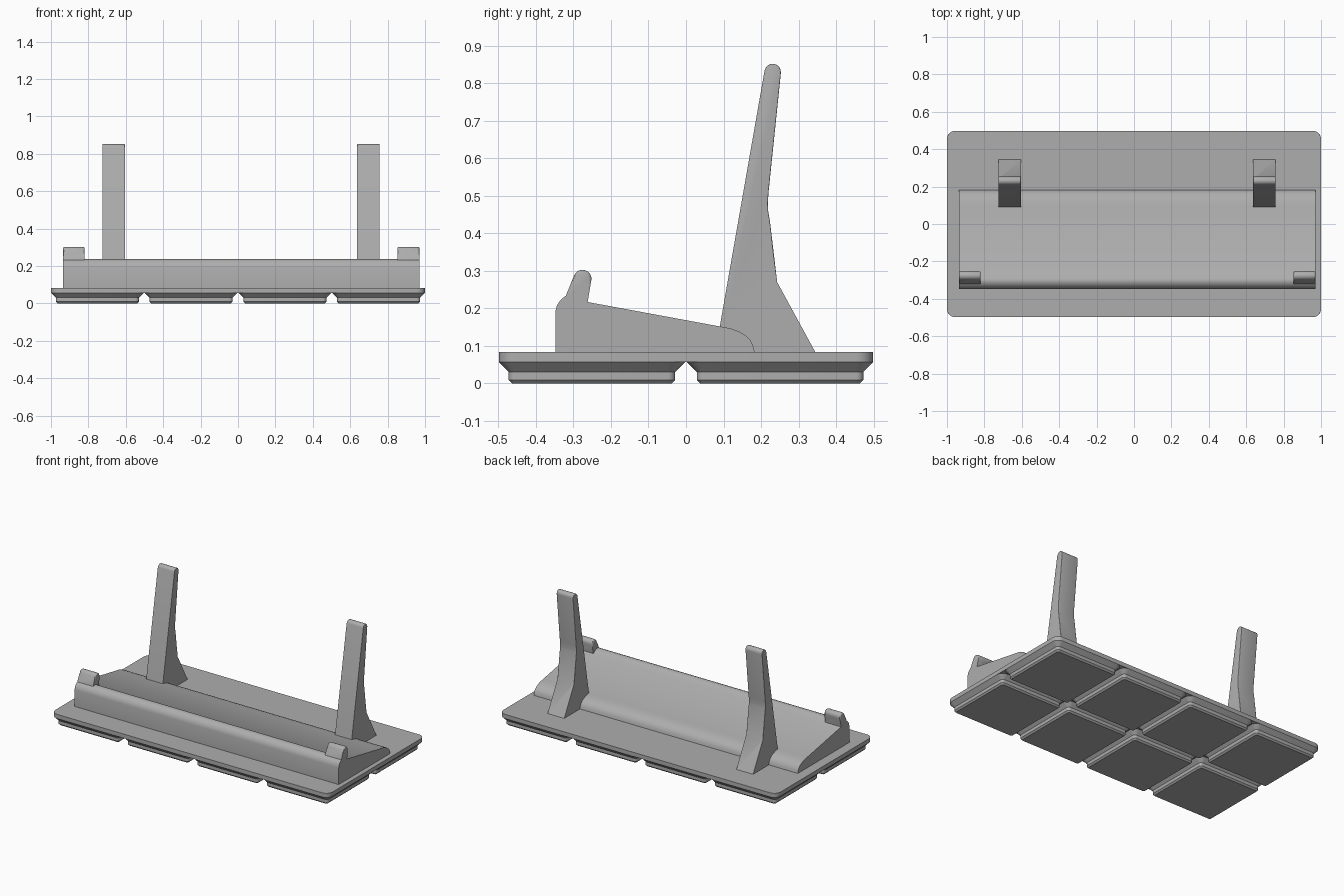
import bpy, bmesh, math

if "Cube" in bpy.data.objects:
    bpy.data.objects.remove(bpy.data.objects["Cube"])

grey = bpy.data.materials.new("plain_grey")
grey.diffuse_color = (0.42, 0.42, 0.42, 1)
grey.use_nodes = True
grey.node_tree.nodes["Principled BSDF"].inputs["Base Color"].default_value = grey.diffuse_color


def finish(name, bm):
    bmesh.ops.recalc_face_normals(bm, faces=bm.faces[:])
    mesh = bpy.data.meshes.new(name)
    bm.to_mesh(mesh)
    bm.free()
    mesh.materials.append(grey)
    ob = bpy.data.objects.new(name, mesh)
    bpy.context.collection.objects.link(ob)
    bpy.context.view_layer.objects.active = ob
    ob.select_set(True)
    bpy.ops.object.shade_smooth_by_angle(angle=math.radians(30))
    ob.select_set(False)
    return ob


def rounded_loft(name, cx, cy, levels, steps=6):
    """Stack of rounded rectangles: (half width, half depth, corner radius, z)."""
    bm = bmesh.new()
    rings = []
    for hx, hy, r, z in levels:
        ring = []
        for q, (sx, sy) in enumerate([(1, 1), (-1, 1), (-1, -1), (1, -1)]):
            for i in range(steps + 1):
                a = math.pi / 2 * (q + i / steps)
                ring.append(bm.verts.new((cx + sx * (hx - r) + r * math.cos(a),
                                          cy + sy * (hy - r) + r * math.sin(a), z)))
        rings.append(ring)
    n = len(rings[0])
    for lo, hi in zip(rings, rings[1:]):
        for i in range(n):
            j = (i + 1) % n
            bm.faces.new((lo[i], lo[j], hi[j], hi[i]))
    bm.faces.new(rings[0][::-1])
    bm.faces.new(rings[-1])
    return finish(name, bm)


def prism(name, profile, x0, x1, soften=None, width=0.01):
    """Extrude a (y, z) profile along x; round the side edges chosen by soften(y, z)."""
    bm = bmesh.new()
    face = bm.faces.new([bm.verts.new((x0, y, z)) for y, z in profile])
    out = bmesh.ops.extrude_face_region(bm, geom=[face], use_keep_orig=True)
    moved = [v for v in out["geom"] if isinstance(v, bmesh.types.BMVert)]
    bmesh.ops.translate(bm, verts=moved, vec=(x1 - x0, 0, 0))
    bmesh.ops.recalc_face_normals(bm, faces=bm.faces[:])
    if soften:
        edges = [e for e in bm.edges
                 if abs(e.verts[0].co.x - e.verts[1].co.x) < 1e-5
                 and all(soften(v.co.y, v.co.z) for v in e.verts)]
        bmesh.ops.bevel(bm, geom=edges, offset=width, segments=3, profile=0.5,
                        affect='EDGES', clamp_overlap=True)
    return finish(name, bm)


def arc(cy, cz, r, a0, a1, n=8):
    return [(cy + r * math.cos(math.radians(a0 + (a1 - a0) * i / n)),
             cz + r * math.sin(math.radians(a0 + (a1 - a0) * i / n))) for i in range(n + 1)]


# Base plate
rounded_loft("base_plate", 0, 0, [(1, 0.4985, 0.045, 0.0567), (1, 0.4985, 0.045, 0.0836)])

# Eight stepped feet under the plate
PITCH = 0.5015
foot = [(0.2125, 0.0096, 0), (0.222, 0.019, 0.0096), (0.222, 0.019, 0.031),
        (0.2478, 0.0448, 0.0567)]
for i in range(4):
    for j in range(2):
        rounded_loft("foot", (i - 1.5) * PITCH, (j - 0.5) * PITCH,
                     [(h, h, r, z) for h, r, z in foot])

# Sloping cradle with a rounded front lip and rounded rear edge
cradle = [(-0.348, 0.083), (-0.348, 0.192), (-0.344, 0.208), (-0.335, 0.222),
          (-0.322, 0.233), (-0.306, 0.238), (-0.292, 0.236), (-0.28, 0.229),
          (-0.262, 0.217), (0.09, 0.152), (0.118, 0.147), (0.14, 0.139),
          (0.158, 0.129), (0.172, 0.115), (0.179, 0.1), (0.183, 0.083)]
prism("cradle", cradle, -0.935, 0.97)

# Leaning stop tabs at both ends of the lip
tab = ([(-0.325, 0.19), (-0.262, 0.19), (-0.262, 0.217)]
       + arc(-0.276, 0.279, 0.024, -10, 160) + [(-0.328, 0.215)])
for x0, x1 in ((-0.935, -0.82), (0.852, 0.97)):
    prism("stop_tab", tab, x0, x1, lambda y, z: z > 0.25, 0.008)

# Tall rear supports with a kinked back and round tips
post = ([(0.078, 0.083), (0.345, 0.083), (0.243, 0.27), (0.224, 0.43), (0.219, 0.46),
         (0.218, 0.48), (0.220, 0.51)] + arc(0.231, 0.83, 0.022, -6, 170))
for x0, x1 in ((-0.725, -0.605), (0.637, 0.757)):
    prism("rear_support", post, x0, x1, lambda y, z: y > 0.217 and z > 0.084 or z > 0.84, 0.01)
